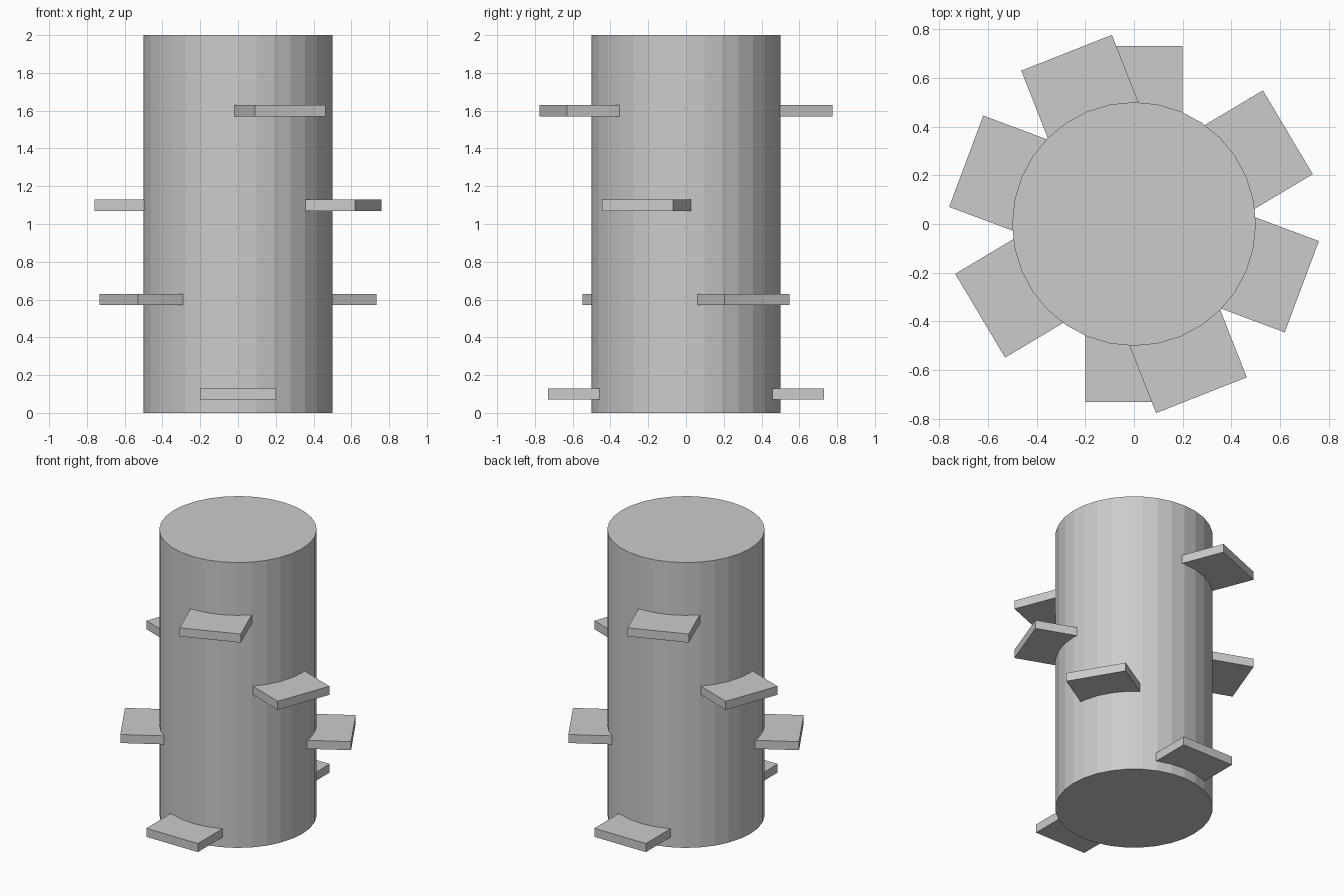
import bpy
from math import radians, cos, sin
from mathutils import Matrix, Vector

if "Cube" in bpy.data.objects:
    bpy.data.objects.remove(bpy.data.objects["Cube"])

# Main post: 32 flat sides
bpy.ops.mesh.primitive_cylinder_add(vertices=32, radius=0.5, depth=2, location=(0, 0, 1))
bpy.context.object.name = "post"


def add_step(name, angle, z, outer):
    """Flat slab step pointing outward, its inner end buried in the post."""
    inner = 0.40
    bpy.ops.mesh.primitive_cube_add(size=1)
    step = bpy.context.object
    step.name = name
    step.data.transform(Matrix.Diagonal((outer - inner, 0.4, 0.06, 1)))
    mid = (inner + outer) / 2
    a = radians(angle)
    step.location = Vector((mid * cos(a), mid * sin(a), z))
    step.rotation_euler = (0, 0, a)


# Opposed pairs of steps spiralling up the post: (height, angle, reach)
levels = [(0.10, 90, 0.73), (0.60, 30.8, 0.735), (1.10, -20.5, 0.735), (1.60, -68.5, 0.755)]
for i, (z, angle, reach) in enumerate(levels, 1):
    add_step(f"step_{i}_a", angle, z, reach)
    add_step(f"step_{i}_b", angle + 180, z, reach)
